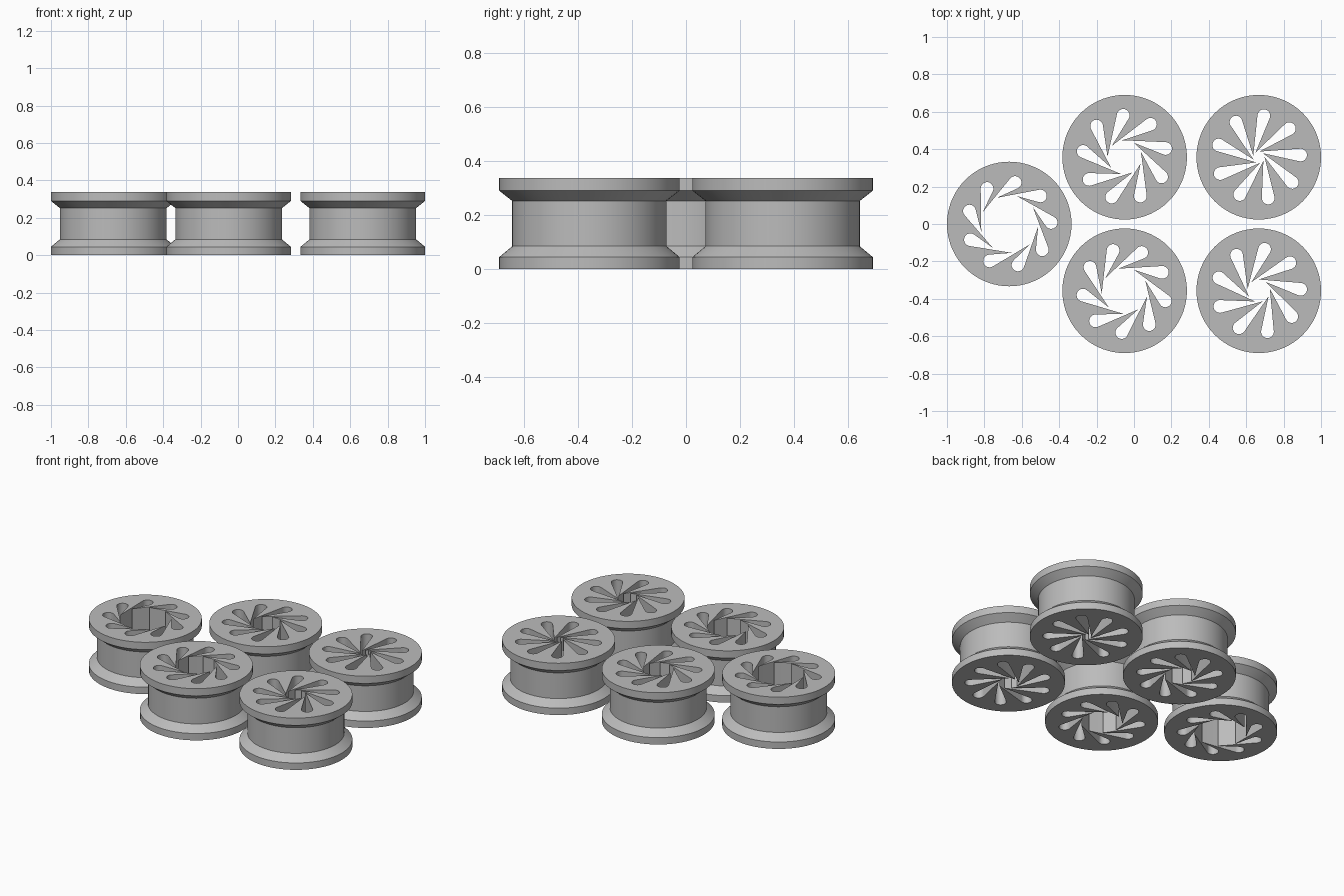
import bpy, bmesh, math
from math import sin, cos, radians, sqrt, acos, atan2

if "Cube" in bpy.data.objects:
    bpy.data.objects.remove(bpy.data.objects["Cube"])

SLOTS = 9
STEP = 2 * math.pi / SLOTS
BULB_R, BULB_DIST, GAP = 0.034, 0.224, 0.010
HEIGHT = 0.337

grey = bpy.data.materials.new("grey")
grey.diffuse_color = (0.5, 0.5, 0.5, 1)
grey.use_nodes = True
grey.node_tree.nodes["Principled BSDF"].inputs["Base Color"].default_value = grey.diffuse_color


def make_object(name, bm):
    bmesh.ops.recalc_face_normals(bm, faces=bm.faces)
    mesh = bpy.data.meshes.new(name)
    bm.to_mesh(mesh)
    bm.free()
    mesh.materials.append(grey)
    obj = bpy.data.objects.new(name, mesh)
    bpy.context.collection.objects.link(obj)
    return obj


def prism(name, outline, z0, z1):
    bm = bmesh.new()
    face = bm.faces.new([bm.verts.new((x, y, z0)) for x, y in outline])
    top = bmesh.ops.extrude_face_region(bm, geom=[face])["geom"]
    bmesh.ops.translate(bm, vec=(0, 0, z1 - z0),
                        verts=[v for v in top if isinstance(v, bmesh.types.BMVert)])
    return make_object(name, bm)


def spool_body(name, segments=72):
    # flanged wheel profile, bottom to top
    profile = [(0.333, 0), (0.333, 0.045), (0.285, 0.085),
               (0.285, 0.252), (0.333, 0.29), (0.333, HEIGHT)]
    bm = bmesh.new()
    rings = [[bm.verts.new((r * cos(2 * math.pi * k / segments),
                            r * sin(2 * math.pi * k / segments), z))
              for k in range(segments)] for r, z in profile]
    for low, high in zip(rings, rings[1:]):
        for k in range(segments):
            n = (k + 1) % segments
            bm.faces.new((low[k], low[n], high[n], high[k]))
    bm.faces.new(rings[0])
    bm.faces.new(rings[-1])
    return make_object(name, bm)


def iris_outline(apothem, phase):
    # one slot in a local frame: u = edge normal, v = edge tangent
    u0 = apothem - BULB_R
    v0 = -sqrt(BULB_DIST ** 2 - u0 ** 2)
    tu = apothem - GAP
    tv = (tu * cos(STEP) - apothem) / sin(STEP)
    reach = math.hypot(tu - u0, tv - v0)
    start = atan2(tv - v0, tu - u0) + acos(BULB_R / reach)
    slot = [(tu, tv)]
    for k in range(15):
        a = start + (2 * math.pi - start) * k / 14
        slot.append((u0 + BULB_R * cos(a), v0 + BULB_R * sin(a)))
    # turn the frame so the first bulb sits at the phase angle
    turn = radians(phase) - atan2(v0, u0)
    return [(u * cos(turn + i * STEP) - v * sin(turn + i * STEP),
             u * sin(turn + i * STEP) + v * cos(turn + i * STEP))
            for i in range(SLOTS) for u, v in slot]


# name, centre x, centre y, hole apothem, slot phase in degrees
spools = [
    ("spool_hole_1", 0.667, 0.357, 0.03, 3),
    ("spool_hole_2", 0.667, -0.357, 0.06, 2),
    ("spool_hole_3", -0.05, 0.357, 0.09, 12),
    ("spool_hole_4", -0.05, -0.357, 0.12, 26),
    ("spool_hole_5", -0.667, 0, 0.15, 2),
]

for name, x, y, apothem, phase in spools:
    body = spool_body(name)
    cutter = prism(name + "_cutter", iris_outline(apothem, phase), -0.1, HEIGHT + 0.1)
    mod = body.modifiers.new("iris_cut", "BOOLEAN")
    mod.operation = "DIFFERENCE"
    mod.solver = "EXACT"
    mod.object = cutter
    bpy.ops.object.select_all(action="DESELECT")
    body.select_set(True)
    bpy.context.view_layer.objects.active = body
    bpy.ops.object.modifier_apply(modifier="iris_cut")
    bpy.data.objects.remove(cutter)
    bpy.ops.object.shade_smooth_by_angle(angle=radians(25))
    body.location = (x, y, 0)
